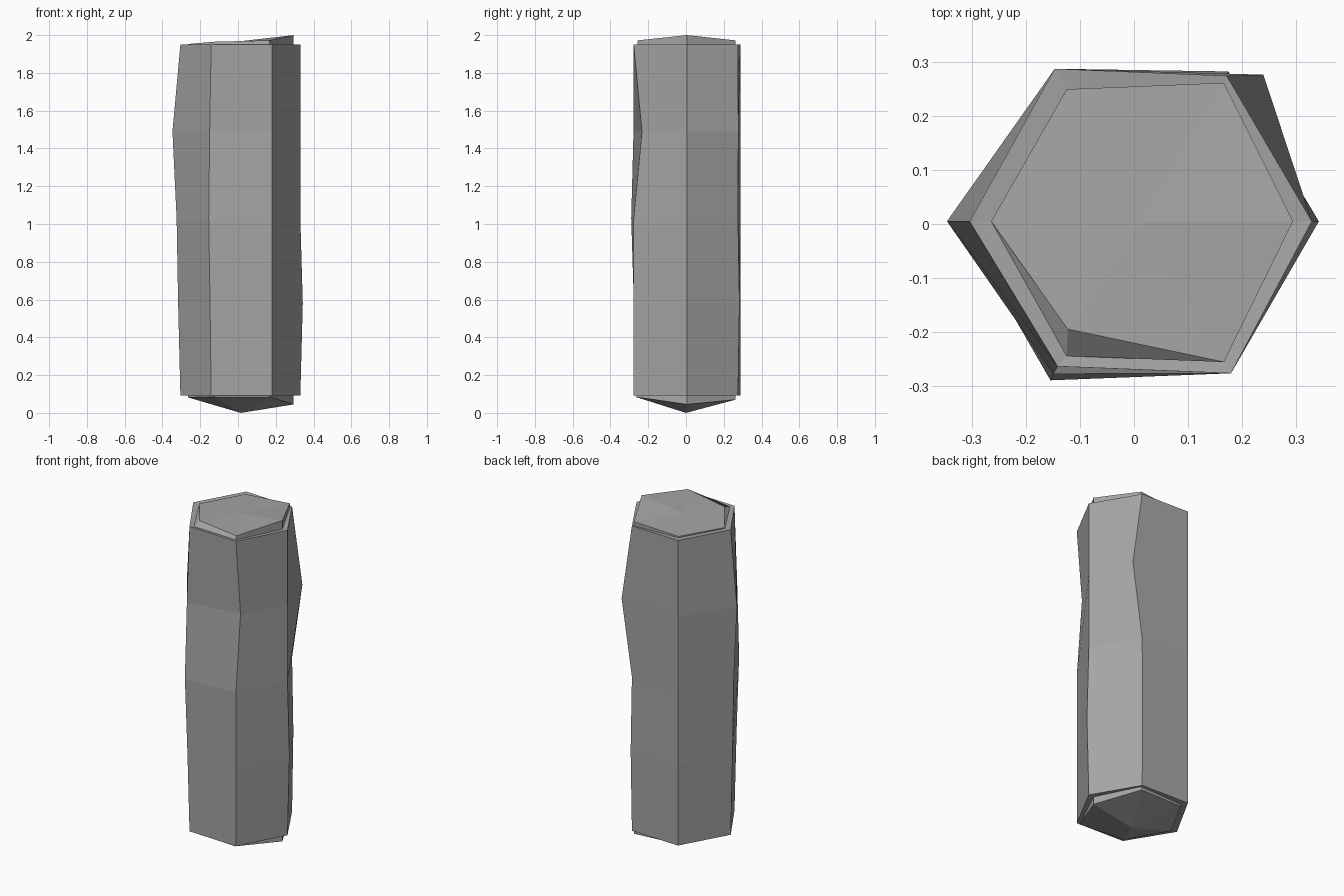
import bpy
import bmesh

old = bpy.data.objects.get("Cube")
if old:
    bpy.data.objects.remove(old, do_unlink=True)

stone = bpy.data.materials.new("grey stone")
stone.use_nodes = True
GREY = (0.38, 0.38, 0.38, 1)
stone.diffuse_color = GREY
stone.node_tree.nodes["Principled BSDF"].inputs["Base Color"].default_value = GREY

# Hexagon corners in order: right, back right, back left, left, front left, front right
SHAFT = [(.33, .005), (.172, .275), (-.147, .288), (-.305, .005), (-.142, -.264), (.18, -.277)]
CAP = [(.295, .005), (.167, .262), (-.125, .25), (-.265, .005), (-.125, -.245), (.167, -.256)]


def ring(bm, corners, z, moved=None):
    """Hexagon at height z; moved replaces single corners, heights may vary."""
    heights = z if isinstance(z, list) else [z] * 6
    points = [(moved or {}).get(i, c) for i, c in enumerate(corners)]
    return [bm.verts.new((x, y, h)) for (x, y), h in zip(points, heights)]


def bridge(bm, low, high):
    for i in range(6):
        j = (i + 1) % 6
        bm.faces.new((low[i], low[j], high[j], high[i]))


bm = bmesh.new()

# Pointed underside and its narrow lip
rings = [
    ring(bm, CAP, [.045, .07, .08, .082, .085, .085], {5: (.167, -.268)}),
    ring(bm, CAP, .092),
    # Weathered shaft with chipped and bulging corners
    ring(bm, SHAFT, .092),
    ring(bm, SHAFT, .58, {0: (.343, .005), 1: (.175, .283), 3: (-.317, .005), 4: (-.148, -.276)}),
    ring(bm, SHAFT, 1.03, {3: (-.325, .005), 4: (-.155, -.29)}),
    ring(bm, SHAFT, 1.49, {1: (.24, .277), 3: (-.347, .005), 4: (-.15, -.278), 5: (.18, -.233)}),
    ring(bm, SHAFT, 1.95),
    # Rim and tilted top plate
    ring(bm, CAP, 1.947),
    ring(bm, CAP, [2.0, 1.972, 1.955, 1.953, 1.965, 1.972], {4: (-.123, -.195)}),
]
for low, high in zip(rings, rings[1:]):
    bridge(bm, low, high)

# Fans closing both ends
bottom = bm.verts.new((.015, 0, 0))
top = bm.verts.new((.015, .005, 1.968))
for i in range(6):
    j = (i + 1) % 6
    bm.faces.new((rings[0][j], rings[0][i], bottom))
    bm.faces.new((rings[-1][i], rings[-1][j], top))

bmesh.ops.recalc_face_normals(bm, faces=bm.faces)
mesh = bpy.data.meshes.new("stone_pillar")
bm.to_mesh(mesh)
bm.free()
mesh.materials.append(stone)
pillar = bpy.data.objects.new("stone_pillar", mesh)
bpy.context.collection.objects.link(pillar)
